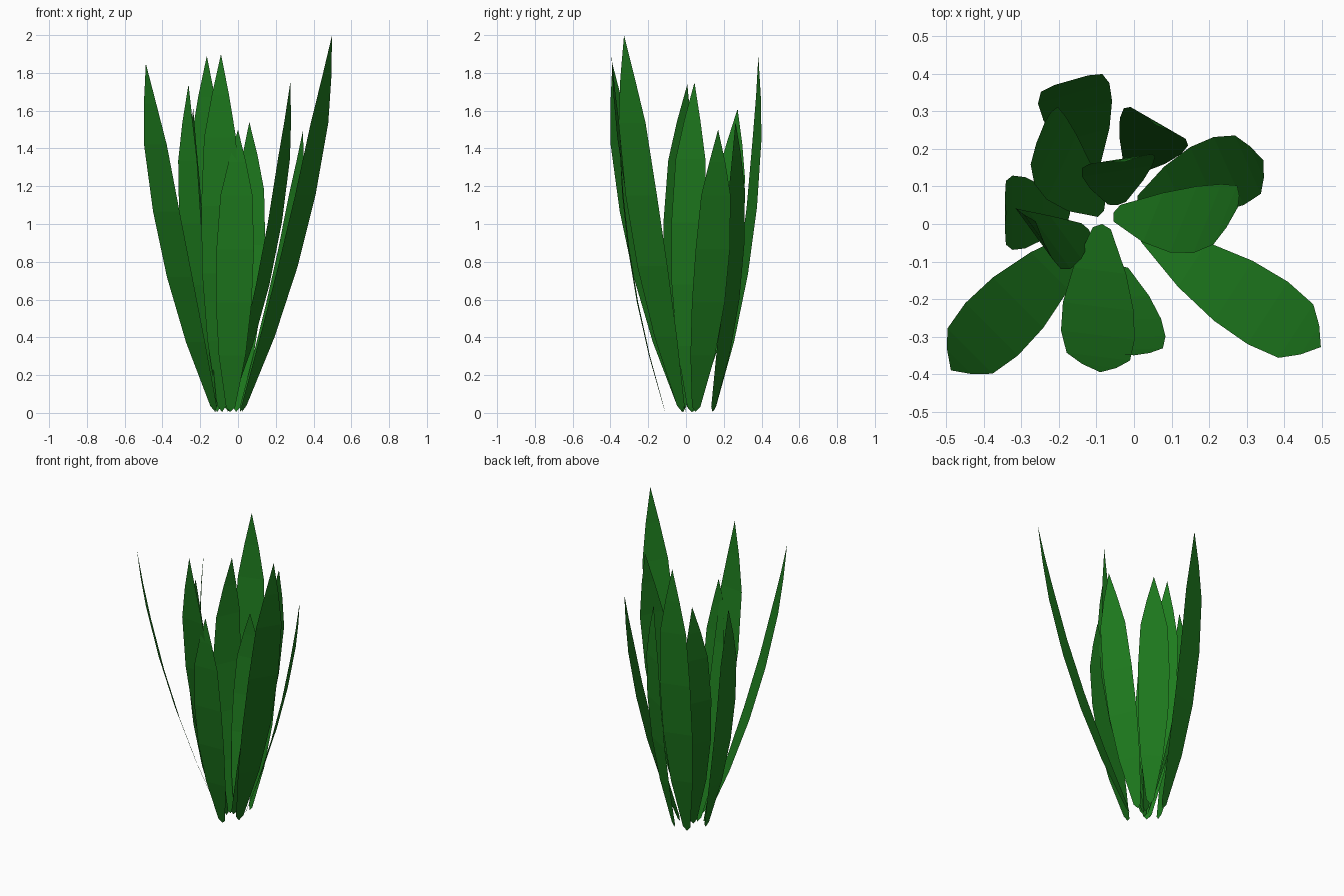
import bpy, bmesh, math
from mathutils import Vector

if "Cube" in bpy.data.objects:
    bpy.data.objects.remove(bpy.data.objects["Cube"])

mat = bpy.data.materials.new("leaf_green")
mat.diffuse_color = (0.013, 0.2, 0.013, 1)
mat.use_nodes = True
mat.node_tree.nodes["Principled BSDF"].inputs["Base Color"].default_value = mat.diffuse_color

# blade outline: fraction of height, half width
PROFILE = [(0.017, 0.024), (0.2, 0.071), (0.387, 0.095), (0.575, 0.099),
           (0.767, 0.085), (0.885, 0.046)]


def leaf(name, base, tip, height, facing):
    """Flat blade that leaves the base at a slant and bends upright."""
    out = Vector((math.cos(math.radians(facing)), math.sin(math.radians(facing)), 0))
    side = Vector((-out.y, out.x, 0))
    b, e = Vector((*base, 0.005)), Vector((*tip, height))

    def centre(t):
        return b.lerp(e, t) + out * (0.15 * height) * (t - t * t)

    bm = bmesh.new()
    rows = []
    for t, w in PROFILE:
        c = centre(t)
        rows.append([bm.verts.new(c + side * w), bm.verts.new(c - side * w)])
    root, top = bm.verts.new(b), bm.verts.new(e)
    bm.faces.new((root, rows[0][0], rows[0][1]))
    for (l0, r0), (l1, r1) in zip(rows, rows[1:]):
        bm.faces.new((r0, l0, l1, r1))
    bm.faces.new((rows[-1][1], rows[-1][0], top))
    bmesh.ops.recalc_face_normals(bm, faces=bm.faces)
    me = bpy.data.meshes.new(name)
    bm.to_mesh(me)
    bm.free()
    me.materials.append(mat)
    bpy.context.collection.objects.link(bpy.data.objects.new(name, me))


# base xy, tip xy, height, facing direction in degrees
LEAVES = [
    ((0.02, -0.02), (0.498, -0.328), 2.00, -33),
    ((-0.12, -0.02), (-0.488, -0.39), 1.85, -135),
    ((-0.085, 0.0), (-0.09, -0.395), 1.90, -97),
    ((-0.04, -0.11), (0.00, -0.35), 1.50, -88),
    ((-0.055, 0.03), (0.277, 0.045), 1.75, -22),
    ((0.01, 0.05), (0.345, 0.17), 1.50, 24),
    ((-0.01, 0.14), (0.06, 0.262), 1.54, 60),
    ((-0.045, 0.05), (-0.025, 0.165), 1.33, 99),
    ((-0.11, 0.145), (-0.165, 0.383), 1.89, 106),
    ((-0.08, 0.035), (-0.237, 0.273), 1.61, 155),
    ((-0.17, 0.03), (-0.34, 0.03), 1.53, 180),
    ((-0.12, -0.015), (-0.262, 0.007), 1.74, -144),
]
for i, args in enumerate(LEAVES):
    leaf(f"leaf_{i + 1}", *args)
